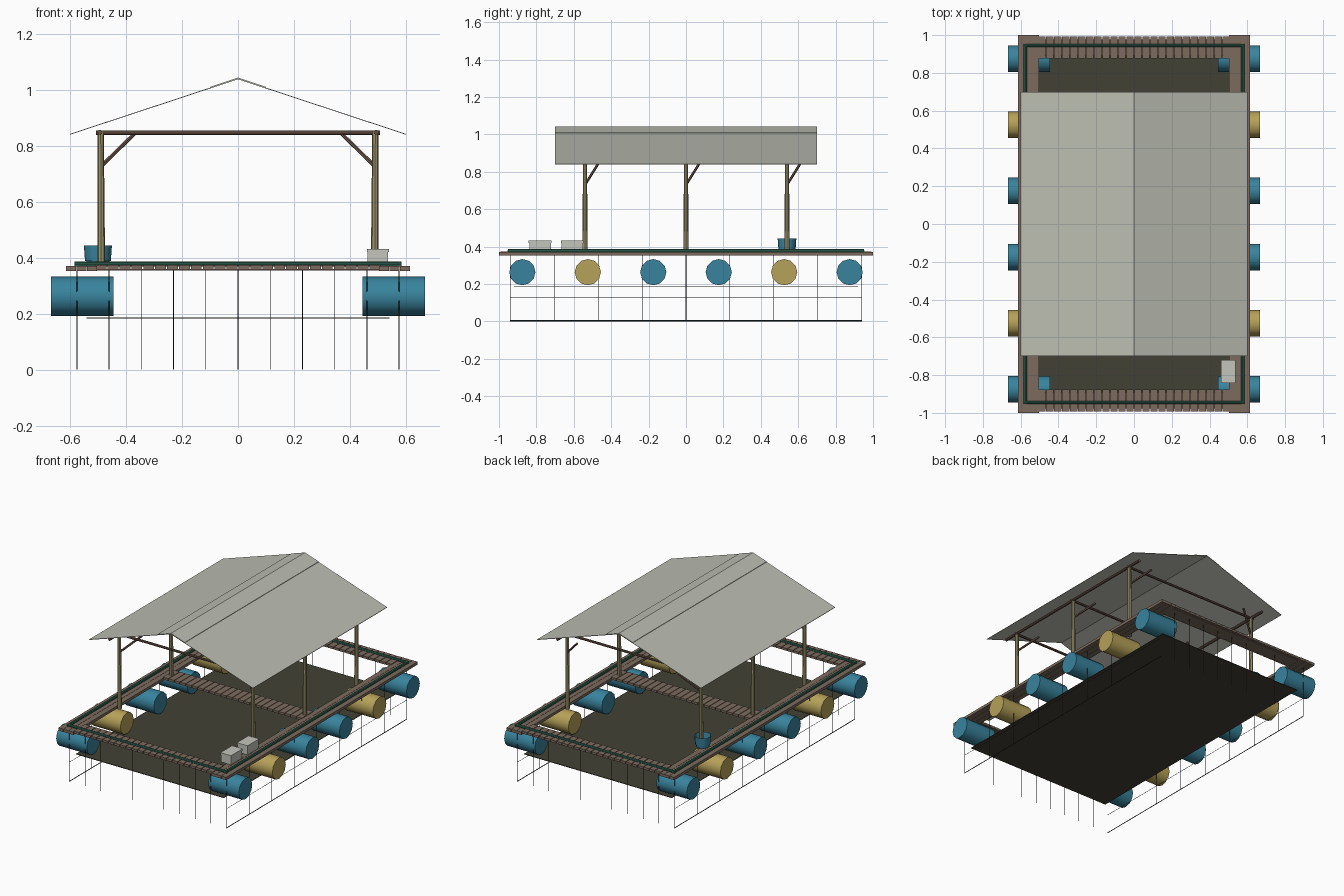
import bpy, bmesh, math
from mathutils import Vector

if "Cube" in bpy.data.objects:
    bpy.data.objects.remove(bpy.data.objects["Cube"])


def mat(name, rgb):
    m = bpy.data.materials.new(name)
    m.diffuse_color = (*rgb, 1)
    m.use_nodes = True
    m.node_tree.nodes["Principled BSDF"].inputs["Base Color"].default_value = m.diffuse_color
    return m


BLUE = mat("barrel blue", (0.04, 0.23, 0.34))
YELLOW = mat("barrel yellow", (0.47, 0.36, 0.10))
WOOD = mat("deck wood", (0.20, 0.145, 0.11))
BEAM = mat("dark beam wood", (0.14, 0.085, 0.06))
BAMBOO = mat("bamboo", (0.34, 0.30, 0.15))
GREEN = mat("pipe green", (0.03, 0.13, 0.085))
ROOF = mat("roof sheet", (0.50, 0.51, 0.44))
NET = mat("net olive", (0.055, 0.053, 0.035))
ROPE = mat("rope black", (0.02, 0.025, 0.022))
FOAM = mat("foam box", (0.55, 0.56, 0.49))


def finish(name, bm, material, smooth=False):
    bmesh.ops.recalc_face_normals(bm, faces=bm.faces)
    me = bpy.data.meshes.new(name)
    bm.to_mesh(me)
    bm.free()
    me.materials.append(material)
    ob = bpy.data.objects.new(name, me)
    bpy.context.collection.objects.link(ob)
    if smooth:
        bpy.ops.object.select_all(action='DESELECT')
        ob.select_set(True)
        bpy.context.view_layer.objects.active = ob
        bpy.ops.object.shade_smooth_by_angle(angle=math.radians(40))
    return ob


def add_box(bm, x0, x1, y0, y1, z0, z1):
    vs = bmesh.ops.create_cube(bm, size=1)["verts"]
    for v in vs:
        v.co = Vector(((x0 + x1) / 2 + v.co.x * (x1 - x0),
                       (y0 + y1) / 2 + v.co.y * (y1 - y0),
                       (z0 + z1) / 2 + v.co.z * (z1 - z0)))


def add_rod(bm, a, b, r, r2=None, sides=8):
    a, b = Vector(a), Vector(b)
    d = b - a
    vs = bmesh.ops.create_cone(bm, cap_ends=True, segments=sides, radius1=r,
                               radius2=r if r2 is None else r2, depth=d.length)["verts"]
    q = Vector((0, 0, 1)).rotation_difference(d)
    for v in vs:
        v.co = q @ v.co + (a + b) / 2


# Floating barrels, lying along x on both sides
for s, side in ((-1, "left"), (1, "right")):
    for i in range(6):
        bm = bmesh.new()
        y = -0.875 + 0.35 * i
        add_rod(bm, (s * 0.444, y, 0.263), (s * 0.668, y, 0.263), 0.07, sides=12)
        finish(f"{side}_barrel_{i + 1}", bm, YELLOW if i in (1, 4) else BLUE, True)

# Long side decks, three boards each
for s, side in ((-1, "left"), (1, "right")):
    bm = bmesh.new()
    for k in range(3):
        x0 = 0.503 + k * 0.0375
        a, b = sorted((s * x0, s * (x0 + 0.036)))
        add_box(bm, a, b, -1, 1, 0.352, 0.37)
    finish(f"{side}_deck", bm, WOOD)

# Cross walkways of short planks: front, middle, back
for name, y0, y1 in (("front", -0.992, -0.875), ("middle", -0.06, 0.06), ("back", 0.875, 0.992)):
    bm = bmesh.new()
    n = 24
    p = 1.02 / n
    for k in range(n):
        x = -0.51 + p * k
        add_box(bm, x + 0.002, x + p - 0.002, y0, y1, 0.359, 0.374)
    add_box(bm, -0.505, 0.505, y0 + 0.015, y1 - 0.015, 0.355, 0.360)
    finish(f"{name}_walkway", bm, WOOD)

# Green pipe rail around the deck
bm = bmesh.new()
for s in (-1, 1):
    add_rod(bm, (s * 0.575, -0.953, 0.377), (s * 0.575, 0.953, 0.377), 0.009)
    add_rod(bm, (-0.583, s * 0.945, 0.377), (0.583, s * 0.945, 0.377), 0.009)
finish("pipe_rail", bm, GREEN, True)

# Bamboo posts, beams and slanted braces
posts, beams, braces = bmesh.new(), bmesh.new(), bmesh.new()
for y in (-0.54, 0, 0.54):
    for s in (-1, 1):
        add_rod(posts, (s * 0.488, y, 0.355), (s * 0.49, y, 0.85), 0.014, 0.011)
        add_rod(braces, (s * 0.485, y, 0.73), (s * 0.37, y + 0.07, 0.842), 0.007, sides=6)
    add_rod(beams, (-0.507, y, 0.846), (0.507, y, 0.846), 0.008)
for s in (-1, 1):
    add_rod(beams, (s * 0.493, -0.64, 0.848), (s * 0.493, 0.64, 0.848), 0.009)
finish("posts", posts, BAMBOO, True)
finish("roof_beams", beams, BEAM, True)
finish("braces", braces, BEAM, True)

# Pitched sheet roof and ridge cap, from a thin profile
def gable(name, half, z_low, z_top, y, t):
    bm = bmesh.new()
    pts = [(-half, z_low), (0, z_top), (half, z_low),
           (half, z_low - t), (0, z_top - t), (-half, z_low - t)]
    front = [bm.verts.new((x, -y, z)) for x, z in pts]
    back = [bm.verts.new((x, y, z)) for x, z in pts]
    for i in range(6):
        j = (i + 1) % 6
        bm.faces.new((front[i], front[j], back[j], back[i]))
    for r in (front, back):
        bm.faces.new((r[0], r[1], r[4], r[5]))
        bm.faces.new((r[1], r[2], r[3], r[4]))
    finish(name, bm, ROOF)


gable("roof", 0.6, 0.842, 1.04, 0.7, 0.003)
gable("ridge_cap", 0.1, 1.01, 1.043, 0.7, 0.003)

# Net floor
bm = bmesh.new()
add_box(bm, -0.54, 0.54, -0.92, 0.92, 0.183, 0.187)
finish("net_floor", bm, NET)

# Net ropes hanging all round, with bottom and middle lines on the long sides
bm = bmesh.new()
for s in (-1, 1):
    for k in range(11):
        x = -0.575 + 0.115 * k
        add_rod(bm, (x, s * 0.94, 0.002), (x, s * 0.94, 0.36), 0.0015, sides=4)
    for k in range(1, 8):
        y = -0.94 + 0.235 * k
        add_rod(bm, (s * 0.575, y, 0.002), (s * 0.575, y, 0.36), 0.0015, sides=4)
    add_rod(bm, (s * 0.575, -0.94, 0.003), (s * 0.575, 0.94, 0.003), 0.003, sides=4)
    add_rod(bm, (s * 0.575, -0.94, 0.13), (s * 0.575, 0.94, 0.13), 0.0015, sides=4)
finish("net_ropes", bm, ROPE)

# Bucket by the back left post
bm = bmesh.new()
add_rod(bm, (-0.5, 0.54, 0.372), (-0.5, 0.54, 0.443), 0.039, 0.05, 12)
top = max(bm.faces, key=lambda f: f.calc_center_median().z)
bmesh.ops.inset_region(bm, faces=[top], thickness=0.004)
bmesh.ops.translate(bm, verts=top.verts, vec=(0, 0, -0.055))
finish("bucket", bm, BLUE, True)

# Two foam boxes with lids on the front right deck
bm = bmesh.new()
for y in (-0.78, -0.608):
    add_box(bm, 0.463, 0.535, y - 0.058, y + 0.058, 0.37, 0.42)
    add_box(bm, 0.460, 0.538, y - 0.061, y + 0.061, 0.42, 0.432)
finish("foam_boxes", bm, FOAM)
